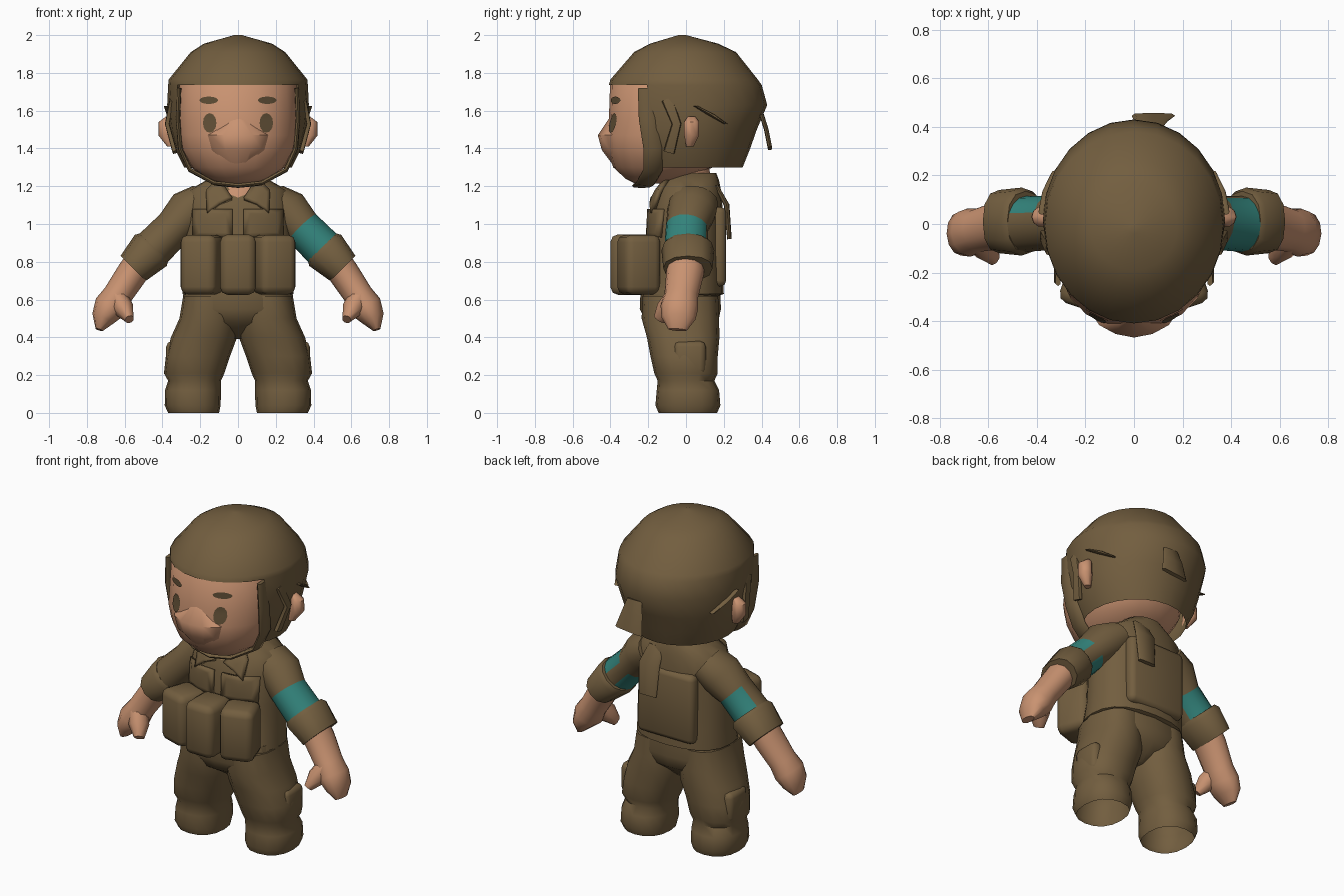
import bpy, bmesh, math
from mathutils import Vector
from mathutils.bvhtree import BVHTree


def material(name, rgb):
    m = bpy.data.materials.new(name)
    m.diffuse_color = (*rgb, 1)
    return m


OLIVE = material("olive_brown_cloth", (0.170, 0.112, 0.050))
SKIN = material("skin", (0.585, 0.290, 0.165))
TEAL = material("teal_band", (0.034, 0.235, 0.205))
DARK = material("dark_brown", (0.115, 0.076, 0.036))


def finish(bm, name, mats, angle=50):
    me = bpy.data.meshes.new(name)
    bm.to_mesh(me)
    bm.free()
    for m in mats:
        me.materials.append(m)
    me.shade_smooth()
    me.set_sharp_from_angle(angle=math.radians(angle))
    ob = bpy.data.objects.new(name, me)
    bpy.context.collection.objects.link(ob)
    return ob


def loft(name, rings, mats, n=16, p=2.0, tilt=False, caps=(True, True),
         paint=None, cut=None):
    """Skin superellipse rings (x, y, z, ru, rv); tilt follows the path."""
    bm = bmesh.new()
    pts = [Vector(r[:3]) for r in rings]
    loops = []
    for i, r in enumerate(rings):
        u, v = Vector((1, 0, 0)), Vector((0, 1, 0))
        if tilt:
            t = (pts[min(i + 1, len(pts) - 1)] - pts[max(i - 1, 0)]).normalized()
            u = v.cross(t).normalized()
            v = t.cross(u)
        loop = []
        for k in range(n):
            a = 2 * math.pi * k / n
            c, s = math.cos(a), math.sin(a)
            loop.append(bm.verts.new(
                pts[i] + u * (r[3] * math.copysign(abs(c) ** (2 / p), c))
                + v * (r[4] * math.copysign(abs(s) ** (2 / p), s))))
        loops.append(loop)
    segment = {}
    for i in range(len(loops) - 1):
        for k in range(n):
            j = (k + 1) % n
            f = bm.faces.new((loops[i][k], loops[i][j], loops[i + 1][j], loops[i + 1][k]))
            segment[f] = i
    if caps[0]:
        bm.faces.new(loops[0])
    if caps[1]:
        bm.faces.new(loops[-1])
    bmesh.ops.recalc_face_normals(bm, faces=bm.faces)
    bm.normal_update()
    if paint:
        for f, i in segment.items():
            f.material_index = 1 if paint(i, f.normal) else 0
    if cut:
        dead = [f for f in bm.faces if cut(f.calc_center_median())]
        bmesh.ops.delete(bm, geom=dead, context='FACES')
    return finish(bm, name, mats)


def box(name, center, size, bevel, yaw=0.0):
    bm = bmesh.new()
    bmesh.ops.create_cube(bm, size=1)
    bmesh.ops.scale(bm, vec=size, verts=bm.verts)
    bmesh.ops.bevel(bm, geom=bm.edges[:], offset=bevel, segments=2,
                    profile=0.5, affect='EDGES')
    ob = finish(bm, name, [OLIVE])
    ob.location = center
    ob.rotation_euler.z = yaw
    return ob


def plate(name, target, outline, mat, thick=0.0, rings=3):
    """Lay a front-facing outline of (x, z) points onto the target."""
    tree = BVHTree.FromPolygons([v.co for v in target.data.vertices],
                                [tuple(f.vertices) for f in target.data.polygons])
    cx = sum(q[0] for q in outline) / len(outline)
    cz = sum(q[1] for q in outline) / len(outline)
    bm = bmesh.new()

    def drop(x, z):
        hit = tree.ray_cast(Vector((x, -2, z)), Vector((0, 1, 0)))[0]
        y = hit.y if hit else -0.1
        return bm.verts.new((x, y - 0.006 - thick, z))

    mid = drop(cx, cz)
    loops = [[drop(cx + (x - cx) * k / rings, cz + (z - cz) * k / rings)
              for x, z in outline] for k in range(1, rings + 1)]
    n = len(outline)
    for k in range(n):
        j = (k + 1) % n
        bm.faces.new((mid, loops[0][k], loops[0][j]))
        for a, b in zip(loops, loops[1:]):
            bm.faces.new((a[k], b[k], b[j], a[j]))
    bm.normal_update()
    if sum(f.normal.y for f in bm.faces) > 0:
        bmesh.ops.reverse_faces(bm, faces=bm.faces)
    ob = finish(bm, name, [mat])
    if thick:
        ob.modifiers.new("thickness", 'SOLIDIFY').thickness = thick
    return ob


def upright(rows):
    return [(0, cy, z, rx, ry) for z, cy, rx, ry in rows]


# Head and helmet
face = loft("face", upright([
    (1.80, -0.09, 0.26, 0.25), (1.74, -0.09, 0.31, 0.312), (1.56, -0.09, 0.322, 0.318),
    (1.47, -0.10, 0.318, 0.33), (1.39, -0.10, 0.302, 0.318), (1.30, -0.12, 0.25, 0.265),
    (1.24, -0.17, 0.165, 0.15), (1.215, -0.20, 0.08, 0.07)]), [SKIN], n=20, p=2.2)
loft("nose", upright([
    (1.57, -0.36, 0.05, 0.04), (1.47, -0.375, 0.17, 0.092), (1.39, -0.37, 0.15, 0.075),
    (1.29, -0.33, 0.06, 0.04)]), [SKIN], n=12, p=1.7)
loft("helmet", upright([
    (2.0, -0.02, 0.02, 0.02), (1.955, -0.01, 0.18, 0.18), (1.91, -0.005, 0.25, 0.27),
    (1.765, -0.01, 0.367, 0.39), (1.735, -0.004, 0.37, 0.405), (1.63, 0.015, 0.375, 0.415),
    (1.50, 0.0, 0.36, 0.375), (1.40, 0.0, 0.335, 0.34), (1.30, 0.0, 0.285, 0.30)]),
    [OLIVE], n=24, caps=(True, False), cut=lambda c: c.z < 1.735 and c.y < -0.21)
half = [(0.312, -0.205, 1.72), (0.318, -0.20, 1.56), (0.306, -0.175, 1.40),
        (0.253, -0.175, 1.285), (0.12, -0.215, 1.215)]
strap = [(-x, y, z) for x, y, z in half] + [(0, -0.235, 1.203)] + half[::-1]
loft("chin_strap", [(*q, 0.012, 0.05) for q in strap], [OLIVE], n=8, p=4, tilt=True)
loft("helmet_back_flap", [(0.07, 0.40, 1.58, 0.05, 0.012), (0.07, 0.425, 1.50, 0.07, 0.012),
                          (0.08, 0.445, 1.40, 0.09, 0.012)], [OLIVE], n=8, p=4, tilt=True)
loft("neck", upright([(1.34, 0.0, 0.12, 0.12), (1.12, 0.02, 0.12, 0.12)]), [SKIN])

for side, s in (("left", 1), ("right", -1)):
    loft(side + "_ear", [(s * 0.36, 0.03, 1.57, 0.02, 0.02), (s * 0.382, 0.03, 1.54, 0.038, 0.042),
                         (s * 0.382, 0.03, 1.47, 0.04, 0.042), (s * 0.355, 0.02, 1.41, 0.02, 0.02)],
         [SKIN], n=10)
    loft(side + "_ear_strap", [(s * 0.35, -0.10, 1.66, 0.012, 0.03), (s * 0.375, -0.05, 1.53, 0.012, 0.025),
                               (s * 0.335, -0.09, 1.38, 0.012, 0.03)], [OLIVE], n=8, p=4, tilt=True)
    loft(side + "_helmet_buckle", [(s * 0.378, 0.05, 1.625, 0.015, 0.012), (s * 0.36, 0.13, 1.58, 0.018, 0.02),
                                   (s * 0.325, 0.21, 1.53, 0.015, 0.01)], [OLIVE], n=8)
    # Painted eyes and eyebrows
    ring = [2 * math.pi * k / 12 for k in range(12)]
    plate(side + "_eye", face, [(s * 0.15 + 0.036 * math.cos(a), 1.535 + 0.052 * math.sin(a))
                                for a in ring], DARK)
    plate(side + "_eyebrow", face, [(s * (0.155 + 0.05 * math.cos(a)), 1.655 + 0.02 * math.sin(a))
                                    for a in ring], DARK)

# Jacket and hips
jacket = loft("jacket", upright([
    (1.27, 0.04, 0.115, 0.12), (1.23, 0.03, 0.17, 0.145), (1.18, 0.02, 0.26, 0.165),
    (1.07, 0.005, 0.275, 0.19), (0.90, 0.0, 0.285, 0.19), (0.75, 0.0, 0.29, 0.195),
    (0.63, -0.015, 0.295, 0.215), (0.62, -0.015, 0.27, 0.19)]), [OLIVE], n=20, p=2.4)
loft("hips", upright([(0.66, -0.03, 0.285, 0.21), (0.55, -0.03, 0.30, 0.215), (0.48, -0.02, 0.27, 0.19),
                      (0.43, -0.01, 0.13, 0.12), (0.39, 0.0, 0.03, 0.07)]), [OLIVE], p=2.3)
plate("open_neck", jacket, [(-0.10, 1.245), (0.10, 1.245), (0.05, 1.16), (0, 1.14), (-0.05, 1.16)], SKIN)

# Belt pouches and back pack
box("middle_pouch", (0, -0.285, 0.785), (0.19, 0.23, 0.32), 0.04)
box("back_pack", (0, 0.17, 0.88), (0.38, 0.085, 0.42), 0.03)
loft("back_strap", [(0.09, 0.16, 1.20, 0.05, 0.012), (0.10, 0.215, 1.10, 0.07, 0.015),
                    (0.10, 0.23, 0.92, 0.06, 0.012)], [OLIVE], n=8, p=4, tilt=True)

for side, s in (("left", 1), ("right", -1)):
    box(side + "_pouch", (s * 0.19, -0.25, 0.785), (0.20, 0.20, 0.315), 0.04, s * 0.32)
    plate(side + "_lapel", jacket, [(s * x, z) for x, z in
          ((0.03, 1.14), (0.105, 1.25), (0.17, 1.18), (0.165, 1.06), (0.10, 1.11))], OLIVE, 0.025)
    plate(side + "_chest_pocket", jacket, [(s * x, z) for x, z in
          ((0.03, 0.93), (0.14, 0.93), (0.24, 0.93), (0.24, 1.08), (0.14, 1.08), (0.03, 1.08))],
          OLIVE, 0.02)

    # Sleeve with a teal band: nearly all round on the left, only at the back on the right
    loft(side + "_sleeve", [(s * 0.18, 0.04, 1.12, 0.10, 0.13), (s * 0.26, 0.03, 1.065, 0.122, 0.13),
                            (s * 0.34, 0.005, 0.98, 0.102, 0.112), (s * 0.45, 0.0, 0.87, 0.106, 0.115)],
         [OLIVE, TEAL], tilt=True,
         paint=lambda i, nrm, s=s: i == 2 and (nrm.y < 0.9 if s > 0 else nrm.y > 0.45))
    loft(side + "_cuff", [(s * 0.445, 0.01, 0.878, 0.105, 0.125), (s * 0.462, 0.01, 0.86, 0.118, 0.14),
                          (s * 0.555, 0.01, 0.765, 0.094, 0.13)], [OLIVE], n=12, p=2.3, tilt=True)

    # Forearm, mitten hand and thumb
    loft(side + "_forearm", [(s * 0.50, 0.0, 0.83, 0.08, 0.10), (s * 0.56, -0.005, 0.74, 0.082, 0.10),
                             (s * 0.64, -0.025, 0.62, 0.077, 0.09), (s * 0.678, -0.035, 0.56, 0.087, 0.10),
                             (s * 0.715, -0.04, 0.50, 0.062, 0.09), (s * 0.735, -0.045, 0.44, 0.02, 0.05)],
         [SKIN], n=12, tilt=True)
    loft(side + "_thumb", [(s * 0.645, -0.05, 0.62, 0.055, 0.06), (s * 0.605, -0.10, 0.55, 0.055, 0.06),
                           (s * 0.575, -0.14, 0.495, 0.025, 0.035)], [SKIN], n=8, tilt=True)

    # Trouser leg with gathered ankle and thigh pocket
    loft(side + "_leg", [(s * 0.15, -0.03, 0.62, 0.14, 0.20), (s * 0.155, -0.03, 0.50, 0.155, 0.205),
                         (s * 0.18, -0.015, 0.40, 0.175, 0.192), (s * 0.212, -0.01, 0.30, 0.17, 0.178),
                         (s * 0.232, 0.0, 0.21, 0.16, 0.168), (s * 0.23, 0.0, 0.17, 0.14, 0.15),
                         (s * 0.238, 0.01, 0.12, 0.148, 0.165), (s * 0.24, 0.01, 0.04, 0.148, 0.172),
                         (s * 0.235, 0.01, 0.0, 0.135, 0.155)], [OLIVE], p=2.3, caps=(True, False))
    box(side + "_thigh_pocket", (s * 0.34, 0.02, 0.29), (0.08, 0.17, 0.18), 0.03)
